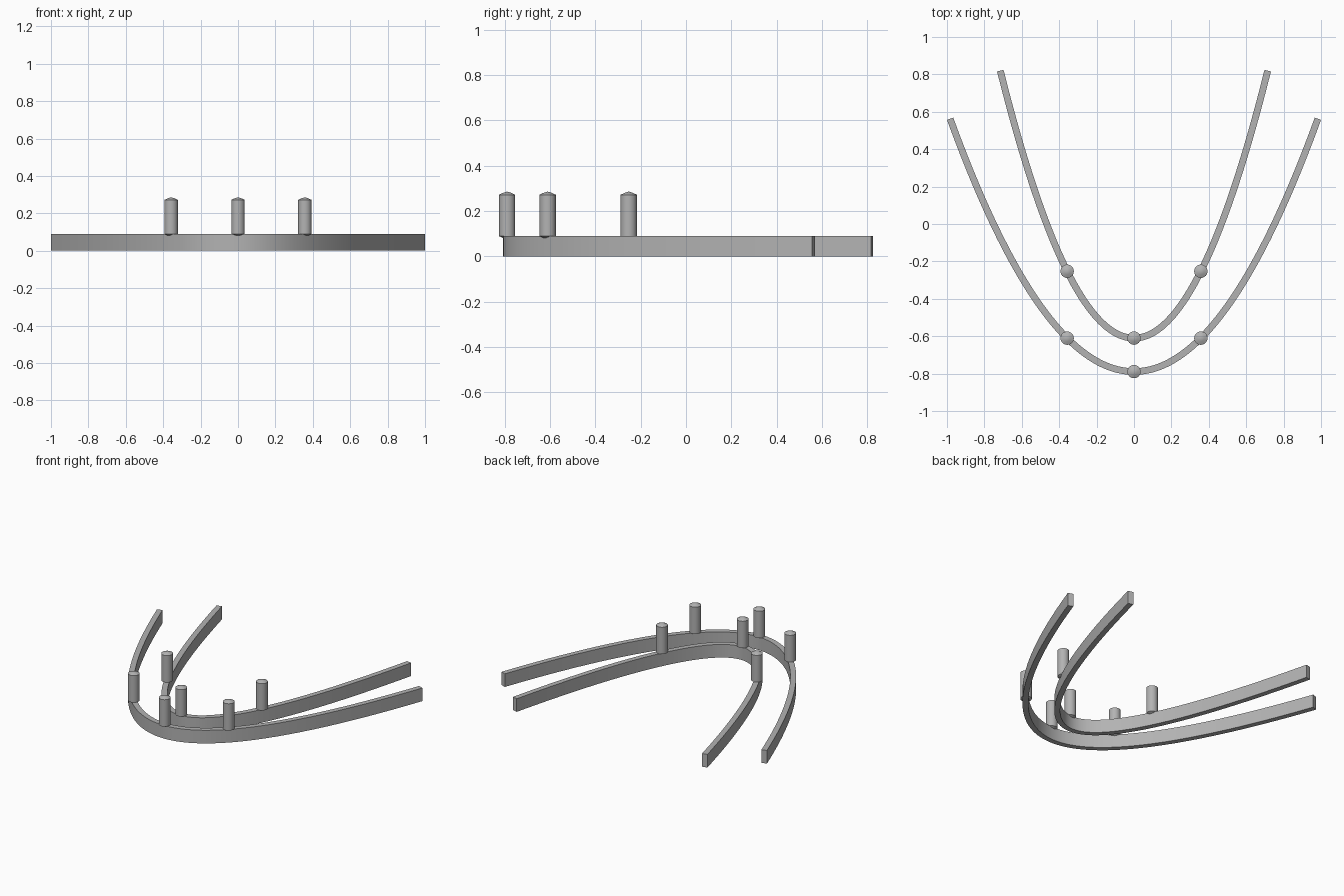
import bpy
import bmesh
import math
from mathutils import Vector

cube = bpy.data.objects.get("Cube")
if cube:
    bpy.data.objects.remove(cube, do_unlink=True)

U = 0.3575                 # base unit of both parabolas
HALF = 0.05 * U            # half the rail thickness
RAIL_H = 0.25 * U
PEG_R = 0.1 * U
PEG_TOP = 0.272
DOME = 0.014

grey = bpy.data.materials.new("grey")
grey.use_nodes = True
colour = (0.45, 0.45, 0.45, 1)
grey.diffuse_color = colour
grey.node_tree.nodes["Principled BSDF"].inputs["Base Color"].default_value = colour


def finish(name, bm, angle):
    """Turn a bmesh into a smooth-shaded object with sharp edges kept."""
    bmesh.ops.recalc_face_normals(bm, faces=bm.faces)
    mesh = bpy.data.meshes.new(name)
    bm.to_mesh(mesh)
    bm.free()
    mesh.materials.append(grey)
    obj = bpy.data.objects.new(name, mesh)
    bpy.context.collection.objects.link(obj)
    bpy.ops.object.select_all(action='DESELECT')
    obj.select_set(True)
    bpy.context.view_layer.objects.active = obj
    bpy.ops.object.shade_smooth_by_angle(angle=math.radians(angle))


def rail(name, bend, reach, y0, steps=96):
    """Rectangular strip swept along y = bend * x^2 / U + y0."""
    bm = bmesh.new()
    rings = []
    for i in range(steps + 1):
        t = reach * (2 * i / steps - 1)
        centre = Vector((t * U, bend * t * t * U + y0, 0))
        normal = Vector((-2 * bend * t, 1, 0)).normalized() * HALF
        rings.append([bm.verts.new(centre + normal * side + Vector((0, 0, z)))
                      for side, z in ((-1, 0), (1, 0), (1, RAIL_H), (-1, RAIL_H))])
    for a, b in zip(rings, rings[1:]):
        for k in range(4):
            n = (k + 1) % 4
            bm.faces.new((a[k], a[n], b[n], b[k]))
    bm.faces.new(rings[0])
    bm.faces.new(rings[-1])
    finish(name, bm, 30)


def peg(name, x, y, segments=32):
    """Round post with shallow domed ends, lathed from a profile."""
    bm = bmesh.new()
    profile = [(0, RAIL_H - DOME), (0.5, RAIL_H - 0.6 * DOME), (1, RAIL_H),
               (1, PEG_TOP), (0.5, PEG_TOP + 0.6 * DOME), (0, PEG_TOP + DOME)]
    verts = [bm.verts.new((x + r * PEG_R, y, z)) for r, z in profile]
    edges = [bm.edges.new(pair) for pair in zip(verts, verts[1:])]
    bmesh.ops.spin(bm, geom=verts + edges, cent=(x, y, 0), axis=(0, 0, 1),
                   angle=math.tau, steps=segments, use_duplicate=False)
    bmesh.ops.remove_doubles(bm, verts=bm.verts, dist=1e-5)
    finish(name, bm, 30)


# Two nested parabolic rails, each carrying three pegs
for label, bend, reach, y0 in (("outer", 0.5, 2.75, -0.789),
                               ("inner", 1.0, 2.0, -0.61)):
    rail(label + "_rail", bend, reach, y0)
    for side, t in (("right", -1), ("middle", 0), ("left", 1)):
        peg(f"{label}_{side}_peg", t * U, bend * t * t * U + y0)
